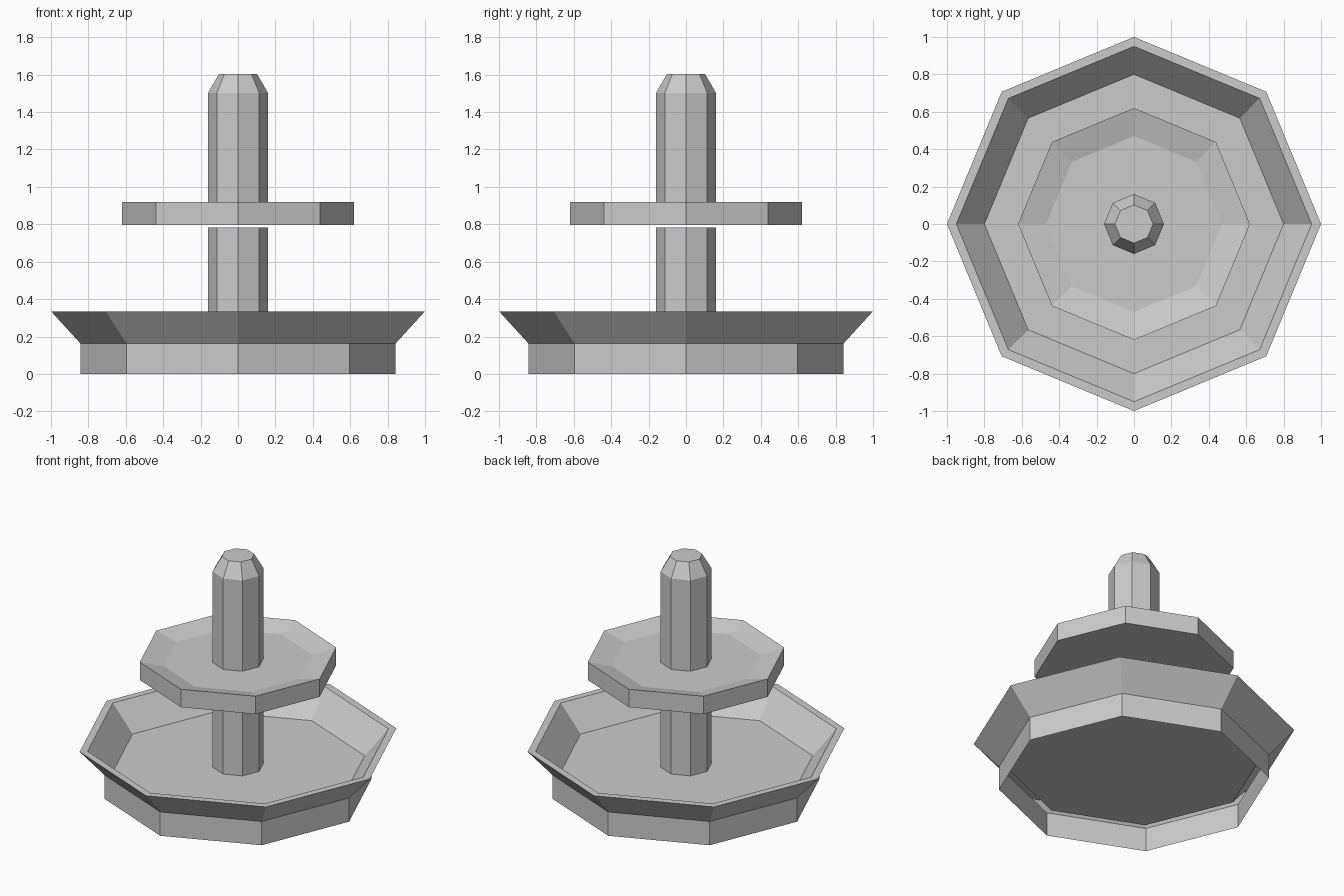
import bpy, bmesh
from math import cos, sin, tau

if "Cube" in bpy.data.objects:
    bpy.data.objects.remove(bpy.data.objects["Cube"])

SIDES = 8


def lathe(name, profile, cap_start=False, cap_end=False):
    """Revolve (radius, z) points, listed from bottom outside to top inside."""
    bm = bmesh.new()
    rings = [[bm.verts.new((r * cos(tau * i / SIDES), r * sin(tau * i / SIDES), z))
              for i in range(SIDES)] for r, z in profile]
    for low, high in zip(rings, rings[1:]):
        for i in range(SIDES):
            j = (i + 1) % SIDES
            bm.faces.new((low[i], low[j], high[j], high[i]))
    if cap_start:
        bm.faces.new(rings[0][::-1])
    if cap_end:
        bm.faces.new(rings[-1])
    mesh = bpy.data.meshes.new(name)
    bm.to_mesh(mesh)
    bm.free()
    obj = bpy.data.objects.new(name, mesh)
    bpy.context.collection.objects.link(obj)
    return obj


# Open-bottomed foot flaring into the lower basin with its inner floor
lathe("lower_basin", [(0.843, 0), (0.843, 0.163), (1.0, 0.335), (0.95, 0.335),
                      (0.8, 0.162)], cap_end=True)

# Lower column, stopping just under the upper basin
lathe("lower_column", [(0.16, 0.162), (0.16, 0.782)])

# Upper shallow basin
lathe("upper_basin", [(0.62, 0.797), (0.62, 0.92), (0.47, 0.88)],
      cap_start=True, cap_end=True)

# Upper column with chamfered tip
lathe("upper_column", [(0.16, 0.88), (0.16, 1.503), (0.102, 1.603)], cap_end=True)
